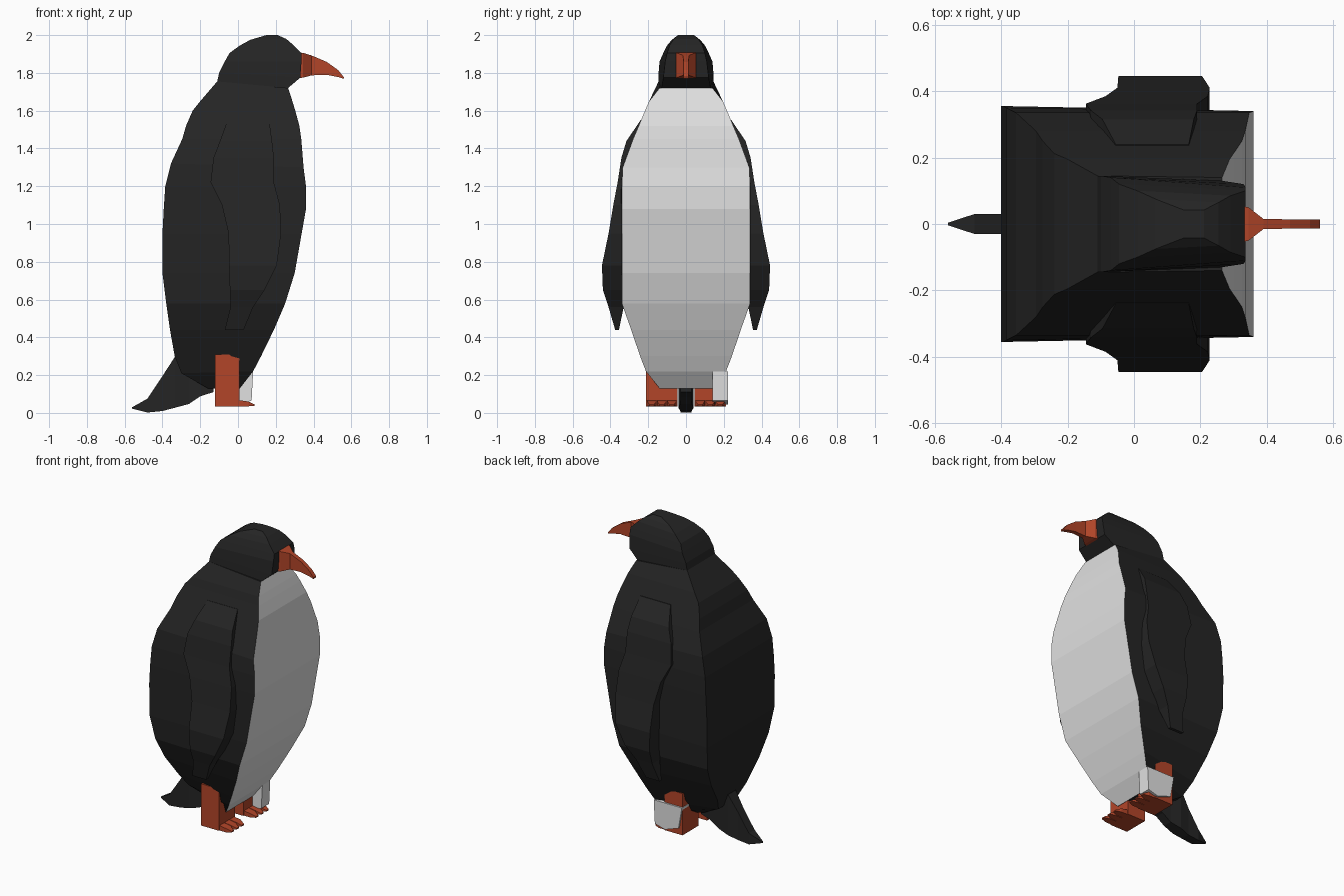
import bpy, bmesh


def material(name, rgb):
    m = bpy.data.materials.new(name)
    m.diffuse_color = (*rgb, 1)
    return m


BLACK = material("black_feathers", (0.018, 0.018, 0.018))
WHITE = material("white_feathers", (0.75, 0.75, 0.75))
ORANGE = material("orange_skin", (0.45, 0.06, 0.022))


def loft(name, rings, mats, paint=None):
    """Skin a list of equal-length rings; paint(ring_index, side_index) gives a material slot."""
    bm = bmesh.new()
    rows = [[bm.verts.new(p) for p in ring] for ring in rings]
    n = len(rows[0])
    for r in range(len(rows) - 1):
        for i in range(n):
            j = (i + 1) % n
            f = bm.faces.new((rows[r][i], rows[r][j], rows[r + 1][j], rows[r + 1][i]))
            if paint:
                f.material_index = paint(r, i)
    bm.faces.new(rows[0][::-1])
    bm.faces.new(rows[-1])
    bmesh.ops.recalc_face_normals(bm, faces=bm.faces)
    me = bpy.data.meshes.new(name)
    bm.to_mesh(me)
    bm.free()
    for m in mats:
        me.materials.append(m)
    ob = bpy.data.objects.new(name, me)
    bpy.context.collection.objects.link(ob)
    return ob


def level(zb, zf, xb, xf, hb, hf):
    """Four-cornered level; side 1 (between corners 1 and 2) is the breast side."""
    return [(xb, -hb, zb), (xf, -hf, zf), (xf, hf, zf), (xb, hb, zb)]


def slab(x, lo, hi, h, y=0):
    """Cross-section standing across x."""
    return [(x, y - h, lo), (x, y + h, lo), (x, y + h, hi), (x, y - h, hi)]


# Body: tapered boxy torso with a white breast
body = [
    level(.13, .13, -.16, .01, .04, .14),
    level(.21, .22, -.30, .08, .09, .212),
    level(.30, .30, -.335, .122, .15, .243),
    level(.44, .44, -.36, .19, .25, .29),
    level(.58, .58, -.38, .25, .32, .34),
    level(.74, .74, -.40, .30, .35, .34),
    level(.95, .95, -.40, .337, .355, .34),
    level(1.08, 1.08, -.393, .36, .355, .34),
    level(1.2, 1.2, -.385, .36, .35, .34),
    level(1.32, 1.3, -.355, .347, .335, .335),
    level(1.45, 1.45, -.295, .335, .28, .28),
    level(1.52, 1.52, -.275, .325, .25, .25),
    level(1.6, 1.6, -.24, .303, .212, .217),
    level(1.65, 1.65, -.20, .288, .195, .195),
    level(1.755, 1.72, -.11, .265, .145, .14),
]
loft("body", body, [BLACK, WHITE], lambda r, i: 1 if i == 1 else 0)

# Head: rounded box with a sloping chin
loft("head", [
    level(1.755, 1.72, -.11, .265, .145, .13),
    level(1.80, 1.775, -.10, .33, .145, .12),
    level(1.86, 1.86, -.07, .336, .14, .11),
    level(1.905, 1.905, -.045, .335, .12, .10),
    level(1.945, 1.95, .01, .29, .10, .085),
    level(1.975, 1.98, .065, .255, .075, .065),
    level(2.0, 2.0, .15, .21, .042, .042),
], [BLACK])

# Beak: flared base and thin drooping blade
loft("beak", [
    slab(.32, 1.772, 1.908, .055),
    slab(.345, 1.775, 1.906, .05),
    slab(.39, 1.787, 1.892, .015),
    slab(.47, 1.79, 1.858, .014),
    slab(.53, 1.778, 1.815, .014),
    slab(.56, 1.769, 1.778, .014),
], [ORANGE])

# Tail
loft("tail", [
    slab(-.13, .11, .20, .03),
    slab(-.20, .088, .24, .03),
    slab(-.26, .047, .27, .03),
    slab(-.335, .027, .295, .04),
    slab(-.40, .01, .195, .03),
    slab(-.48, .002, .075, .03),
    slab(-.56, .022, .03, .004),
], [BLACK])

# Flippers: height, rear x, front x, inner y, outer y
FLIPPER = [
    (.44, -.07, .03, .355, .375),
    (.56, -.04, .08, .33, .41),
    (.65, -.043, .14, .32, .44),
    (.78, -.047, .205, .32, .445),
    (.95, -.05, .228, .32, .41),
    (1.1, -.085, .222, .32, .385),
    (1.22, -.145, .19, .31, .362),
    (1.35, -.13, .19, .28, .342),
    (1.44, -.095, .18, .24, .315),
    (1.55, -.055, .165, .20, .24),
]

for side, s in (("right", -1), ("left", 1)):
    loft(side + "_flipper", [[(a, s * i, z), (b, s * i, z), (b, s * o, z), (a, s * o, z)]
                             for z, a, b, i, o in FLIPPER], [BLACK])
    # Leg block
    loft(side + "_leg", [slab(-.122, .035, .31, .083, s * .128),
                         slab(.008, .035, .31, .083, s * .128)], [ORANGE])
    # Three flat toes
    for k in range(3):
        y = s * (.075 + .053 * k)
        loft(f"{side}_toe_{k + 1}", [slab(0, .035, .068, .025, y),
                                     slab(.055, .035, .06, .024, y),
                                     slab(.088, .037, .045, .012, y)], [ORANGE])

# White band wrapped around the outside of the left leg
outline = [(-.125, .22), (.08, .22), (.072, .065), (.0, .045), (-.10, .08)]
loft("leg_band", [[(x, y, z) for x, z in outline] for y in (.14, .222)], [WHITE])
